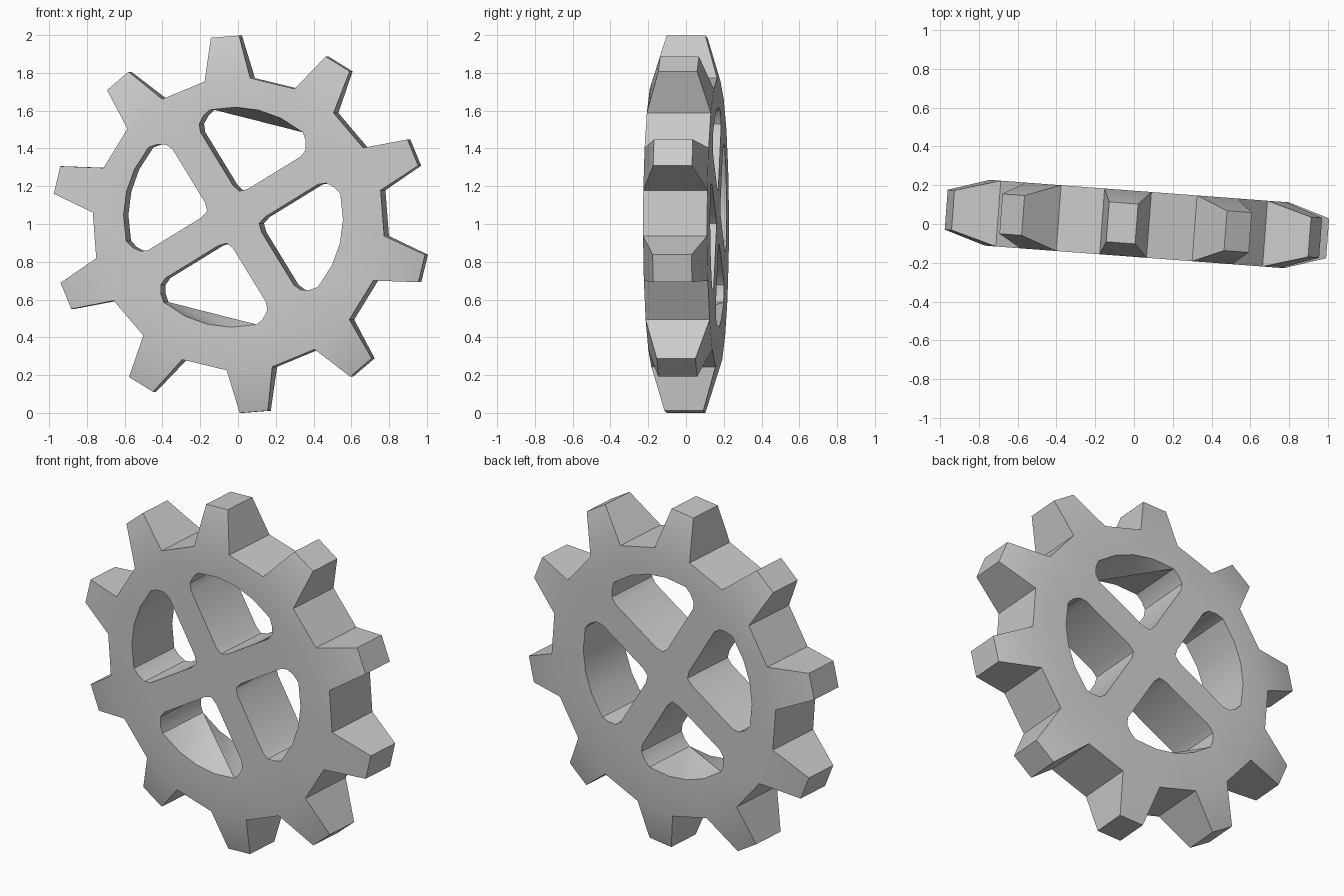
import bpy, bmesh, math
from mathutils import Matrix, Vector

if "Cube" in bpy.data.objects:
    bpy.data.objects.remove(bpy.data.objects["Cube"])

TEETH, PHASE = 10, math.radians(22.4)
ROOT_R, TIP_R, TIP_HALF = 0.776, 0.996, 0.075
ROOT_V, TIP_V = 0.17, 0.103           # half thickness at root and tip
SPOKE = math.radians(31.5)            # direction of the spoke cross

# One rounded quarter-sector opening; indices 6..10 are its outer arc
HOLE = [(.087, .145), (.10, .10), (.145, .087), (.475, .087), (.515, .104),
        (.54, .145), (.55, .19), (.49, .315), (.412, .412), (.315, .49),
        (.19, .55), (.145, .54), (.104, .515), (.087, .475)]
ARC0, ARC1 = 6, 10
HOLE_CENTRE = (-0.004, 0.046)         # spoke cross sits slightly off centre

bm = bmesh.new()


def pair(x, z, half):
    """Front and back vertices at one outline point."""
    return bm.verts.new((x, -half, z)), bm.verts.new((x, half, z))


def quad(p, q):
    return bm.faces.new((p[0], q[0], q[1], p[1]))


# Rim and tapered teeth
root, tips = [], []
step = 2 * math.pi / TEETH
for i in range(TEETH):
    a = PHASE + i * step
    for s in (-1, 1):
        b = a + s * step / 4
        root.append(pair(ROOT_R * math.cos(b), ROOT_R * math.sin(b), ROOT_V))
        tips.append(pair(TIP_R * math.cos(a) - s * TIP_HALF * math.sin(a),
                         TIP_R * math.sin(a) + s * TIP_HALF * math.cos(a), TIP_V))
n = len(root)
for i in range(0, n, 2):
    r0, r1, t0, t1 = root[i], root[i + 1], tips[i], tips[i + 1]
    quad(r0, t0)
    quad(t0, t1)
    quad(t1, r1)
    for k in (0, 1):
        bm.faces.new((r0[k], r1[k], t1[k], t0[k]))
    quad(r1, root[(i + 2) % n])

# Four openings between the spokes
loops = [root]
for h in range(4):
    ang = SPOKE + h * math.pi / 2
    ca, sa = math.cos(ang), math.sin(ang)
    cx = HOLE_CENTRE[0] * math.cos(SPOKE) - HOLE_CENTRE[1] * math.sin(SPOKE)
    cz = HOLE_CENTRE[0] * math.sin(SPOKE) + HOLE_CENTRE[1] * math.cos(SPOKE)
    loop = [pair(cx + a * ca - b * sa, cz + a * sa + b * ca, ROOT_V) for a, b in HOLE]
    loops.append(loop)
    for i in range(len(loop)):
        if h % 2 == 0 and ARC0 <= i < ARC1:
            continue
        quad(loop[i], loop[(i + 1) % len(loop)])
    # Upper and lower openings: outer wall folded along a diagonal
    if h % 2 == 0:
        arc = loop[ARC0:ARC1 + 1]
        if h == 0:
            arc.reverse()
        for p, q in zip(arc, arc[1:]):
            bm.faces.new((arc[0][1], p[0], q[0]))
            bm.faces.new((arc[-1][0], q[1], p[1]))

# Flat front and back plates with the openings left free
for k in (0, 1):
    edges = []
    for loop in loops:
        for i in range(len(loop)):
            pair_v = (loop[i][k], loop[(i + 1) % len(loop)][k])
            edges.append(bm.edges.get(pair_v) or bm.edges.new(pair_v))
    bmesh.ops.triangle_fill(bm, edges=edges, use_beauty=True,
                            normal=Vector((0, -1 if k == 0 else 1, 0)))

# Slight turn about the vertical, standing on the floor
bmesh.ops.recalc_face_normals(bm, faces=bm.faces[:])
bm.transform(Matrix.Translation((0.015, 0, 1.0)) @ Matrix.Rotation(math.radians(-4.3), 4, 'Z'))
low = min(v.co.z for v in bm.verts)
bm.transform(Matrix.Translation((0, 0, -low)))

mesh = bpy.data.meshes.new("gear_wheel")
bm.to_mesh(mesh)
bm.free()
gear = bpy.data.objects.new("gear_wheel", mesh)
bpy.context.collection.objects.link(gear)

grey = bpy.data.materials.new("light_grey")
grey.diffuse_color = (0.6, 0.6, 0.6, 1)
grey.use_nodes = True
grey.node_tree.nodes["Principled BSDF"].inputs["Base Color"].default_value = grey.diffuse_color
mesh.materials.append(grey)

bpy.context.view_layer.objects.active = gear
gear.select_set(True)
bpy.ops.object.shade_smooth_by_angle(angle=math.radians(30))
